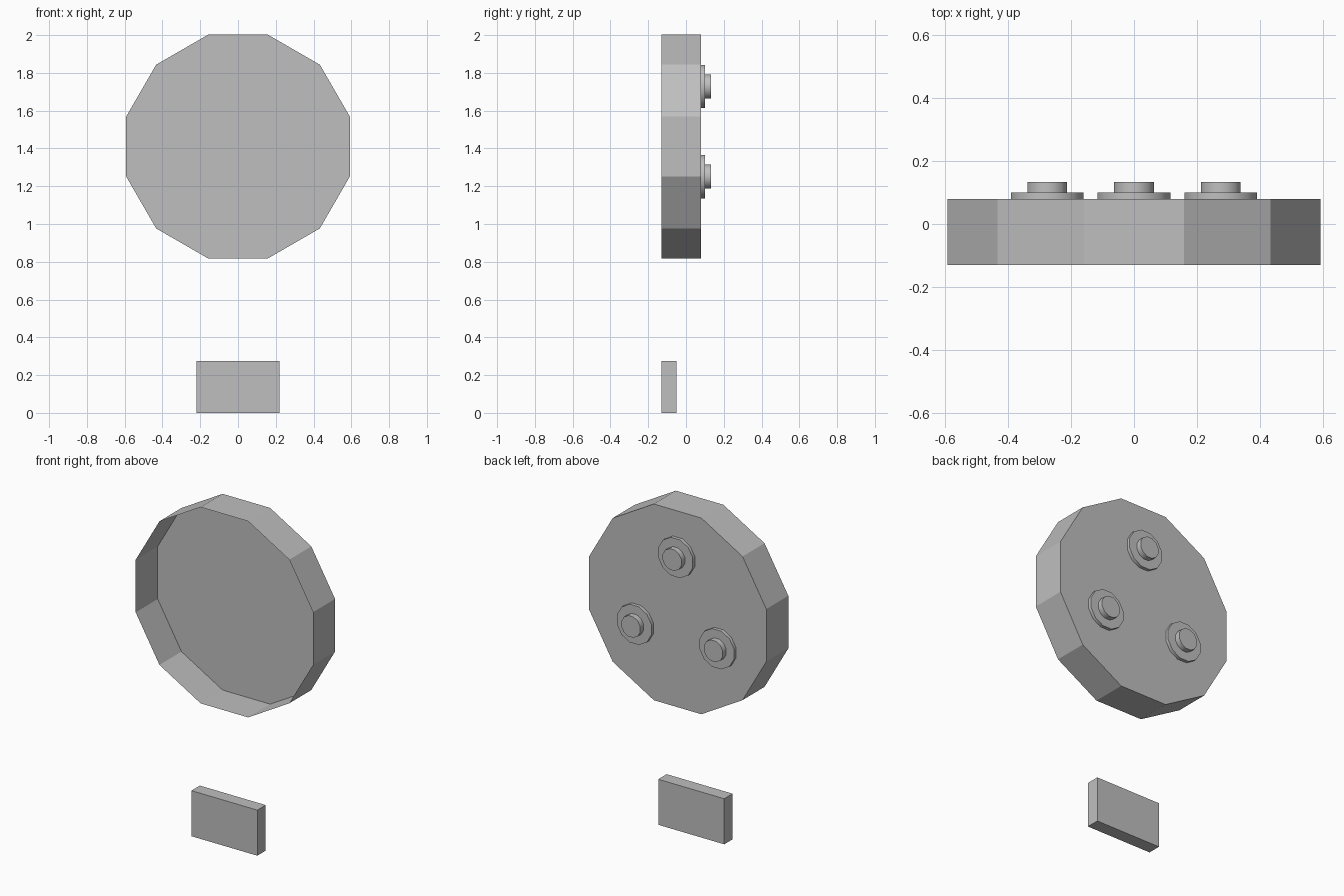
import bpy, bmesh, math

if "Cube" in bpy.data.objects:
    bpy.data.objects.remove(bpy.data.objects["Cube"])

grey = bpy.data.materials.new("plain grey")
grey.diffuse_color = (0.52, 0.52, 0.52, 1)
grey.use_nodes = True
grey.node_tree.nodes["Principled BSDF"].inputs["Base Color"].default_value = grey.diffuse_color


def finish(bm, name):
    mesh = bpy.data.meshes.new(name)
    bm.to_mesh(mesh)
    bm.free()
    mesh.materials.append(grey)
    obj = bpy.data.objects.new(name, mesh)
    bpy.context.collection.objects.link(obj)
    return obj


def cup(name, x, z, y0, y1, apothem, sides=12, smooth=False):
    """Polygonal drum along y, open at y0 and capped at y1, flats on the axes."""
    bm = bmesh.new()
    r = apothem / math.cos(math.pi / sides)
    angles = [(i + 0.5) * math.tau / sides for i in range(sides)]
    front, back = [[bm.verts.new((x + r * math.cos(a), y, z + r * math.sin(a)))
                    for a in angles] for y in (y0, y1)]
    for i in range(sides):
        j = (i + 1) % sides
        f = bm.faces.new((front[i], front[j], back[j], back[i]))
        f.smooth = smooth
    bm.faces.new(back[::-1])
    for e in bm.edges:
        e.smooth = not (e.verts[0].co.y == e.verts[1].co.y)
    bm.normal_update()
    return finish(bm, name)


# Thin-walled twelve-sided housing, open at the front
CZ = 1.41
cup("housing", 0, CZ, -0.13, 0.08, 0.592)

# Three stepped studs on the back, evenly spaced in a circle
for i in range(3):
    a = math.radians(90 + 120 * i)
    x, z = 0.318 * math.cos(a), CZ + 0.318 * math.sin(a)
    cup(f"stud_base_{i + 1}", x, z, 0.08, 0.10, 0.115, smooth=True)
    cup(f"stud_knob_{i + 1}", x, z, 0.10, 0.133, 0.063, smooth=True)

# Separate plate below
bm = bmesh.new()
bmesh.ops.create_cube(bm, size=1)
for v in bm.verts:
    v.co = (v.co.x * 0.44, v.co.y * 0.08 - 0.09, (v.co.z + 0.5) * 0.275)
finish(bm, "lower_plate")
